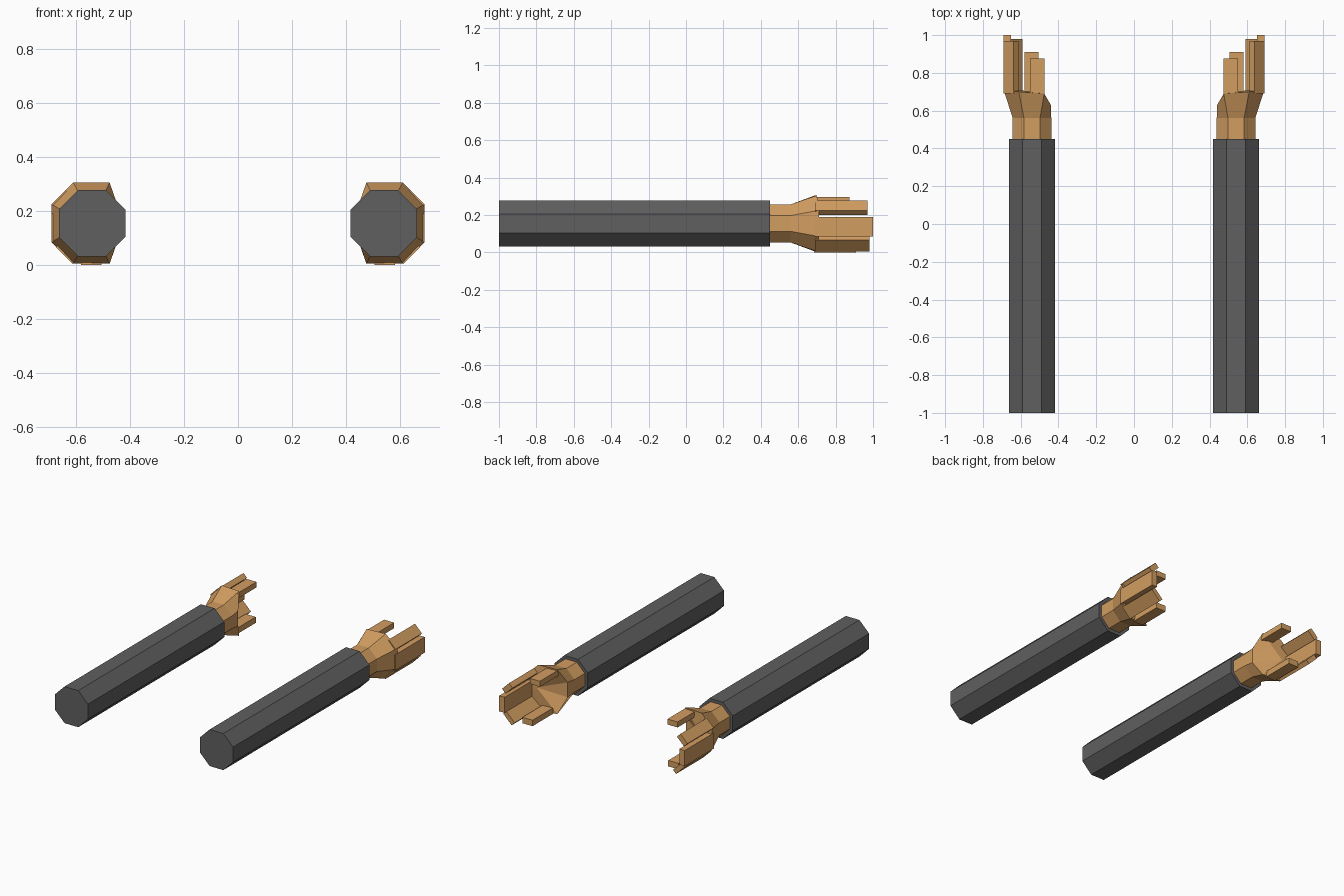
import bpy, bmesh, math

if "Cube" in bpy.data.objects:
    bpy.data.objects.remove(bpy.data.objects["Cube"])


def material(name, rgb):
    m = bpy.data.materials.new(name)
    m.diffuse_color = (*rgb, 1)
    m.use_nodes = True
    m.node_tree.nodes["Principled BSDF"].inputs["Base Color"].default_value = m.diffuse_color
    return m


SLEEVE = material("dark grey sleeve", (0.115, 0.115, 0.115))
SKIN = material("tan skin", (0.65, 0.34, 0.12))
CX, CZ = 0.54, 0.155  # axis of the right arm


def octagon(y, half):
    """Flat-sided octagon around the arm axis, half = half width across flats."""
    r = half / math.cos(math.pi / 8)
    return [(CX + r * math.cos(a), y, CZ + r * math.sin(a))
            for a in (math.pi / 8 + i * math.pi / 4 for i in range(8))]


def loft(name, rings, mat, tip=None):
    """Skin rings into a closed part, mirrored to the other arm."""
    bm = bmesh.new()
    loops = [[bm.verts.new(p) for p in ring] for ring in rings]
    n = len(rings[0])
    for a, b in zip(loops, loops[1:]):
        for i in range(n):
            j = (i + 1) % n
            bm.faces.new((a[i], a[j], b[j], b[i]))
    bm.faces.new(loops[0])
    if tip:
        t = bm.verts.new(tip)
        for i in range(n):
            bm.faces.new((loops[-1][i], loops[-1][(i + 1) % n], t))
    else:
        bm.faces.new(loops[-1])
    bmesh.ops.recalc_face_normals(bm, faces=bm.faces[:])
    me = bpy.data.meshes.new(name)
    bm.to_mesh(me)
    bm.free()
    me.materials.append(mat)
    ob = bpy.data.objects.new(name, me)
    bpy.context.collection.objects.link(ob)
    ob.modifiers.new("other_arm", "MIRROR").use_mirror_merge = False
    return ob


# Sleeves
loft("sleeve", [octagon(-1.0, 0.123), octagon(0.45, 0.123)], SLEEVE)

# Wrist flaring into a cupped palm that opens inward
palm = [(0.69, 0.71, 0.225), (0.61, 0.70, 0.305), (0.475, 0.69, 0.305), (0.44, 0.63, 0.205)]
palm += [(x, y, 2 * CZ - z) for x, y, z in reversed(palm)]
loft("hand", [octagon(0.44, 0.102), octagon(0.56, 0.102), palm], SKIN, (0.615, 0.71, CZ))

# Fingers: cross-section in x/z, start y, end y
FINGERS = {
    "top_finger": ([(0.475, 0.26), (0.55, 0.26), (0.55, 0.297), (0.475, 0.297)], 0.675, 0.875),
    "upper_finger": ([(0.69, 0.225), (0.638, 0.277), (0.612, 0.251), (0.664, 0.20)], 0.69, 0.97),
    "side_finger": ([(0.69, 0.085), (0.69, 0.19), (0.65, 0.19), (0.65, 0.085)], 0.69, 1.0),
    "lower_finger": ([(0.612, 0.004), (0.675, 0.067), (0.652, 0.088), (0.59, 0.026)], 0.69, 0.98),
    "bottom_finger": ([(0.505, 0.0), (0.58, 0.0), (0.58, 0.04), (0.505, 0.04)], 0.685, 0.91),
}
for name, (section, y0, y1) in FINGERS.items():
    loft(name, [[(x, y, z) for x, z in section] for y in (y0, y1)], SKIN)
